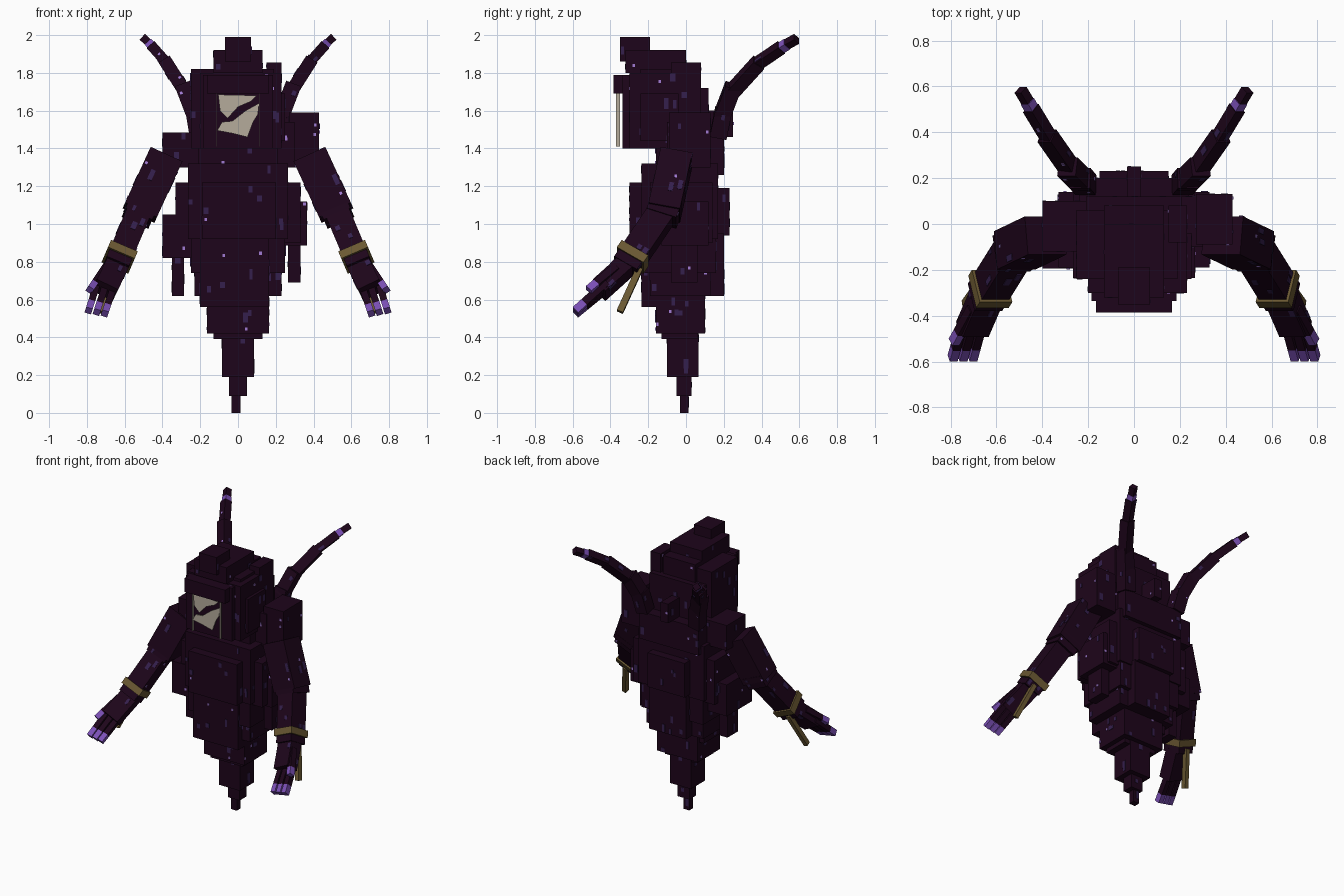
import bpy, bmesh, random
from mathutils import Matrix, Vector

random.seed(7)
if "Cube" in bpy.data.objects:
    bpy.data.objects.remove(bpy.data.objects["Cube"], do_unlink=True)


def material(name, rgb):
    m = bpy.data.materials.new(name)
    m.use_nodes = True
    m.diffuse_color = (*rgb, 1)
    bsdf = m.node_tree.nodes["Principled BSDF"]
    bsdf.inputs["Base Color"].default_value = (*rgb, 1)
    bsdf.inputs["Roughness"].default_value = 0.9
    return m


CLOTH = material("dark_plum", (0.0125, 0.0015, 0.0105))
FLECK = material("dusky_violet", (0.035, 0.014, 0.075))
SPARK = material("bright_lilac", (0.36, 0.20, 0.66))
TIP = material("purple", (0.20, 0.08, 0.47))
GOLD = material("old_gold", (0.145, 0.098, 0.032))
CREAM = material("bone", (0.46, 0.41, 0.33))


def cube(bm, matrix, center, size, index=0):
    m = matrix @ Matrix.Translation(center) @ Matrix.Diagonal((*size, 1))
    for v in bmesh.ops.create_cube(bm, size=1, matrix=m)["verts"]:
        for f in v.link_faces:
            f.material_index = index


def finish(bm, name, mats):
    me = bpy.data.meshes.new(name)
    bm.to_mesh(me)
    bm.free()
    for m in mats:
        me.materials.append(m)
    ob = bpy.data.objects.new(name, me)
    bpy.context.collection.objects.link(ob)


def block(name, matrix, size, mat=CLOTH, flecks=True):
    """One box; plum boxes get a few thin coloured flecks on the four upright sides."""
    bm = bmesh.new()
    cube(bm, matrix, (0, 0, 0), size)
    if mat is CLOTH and flecks:
        for axis, other in ((0, 1), (1, 0)):
            for sign in (-1, 1):
                for _ in range(int(size[other] * size[2] * 40 + random.random())):
                    spark = random.random() < 0.25
                    dims, pos = [0.006] * 3, [0.0] * 3
                    dims[other] = 0.014 if spark else random.uniform(0.015, 0.03)
                    dims[2] = 0.016 if spark else random.uniform(0.025, 0.06)
                    pos[axis] = sign * size[axis] / 2
                    for k in (other, 2):
                        dims[k] = min(dims[k], size[k] * 0.6)
                        pos[k] = random.uniform(-1, 1) * (size[k] - dims[k]) / 2
                    cube(bm, matrix, pos, dims, 2 if spark else 1)
    finish(bm, name, (mat, FLECK, SPARK))


def box(name, x0, x1, y0, y1, z0, z1, mat=CLOTH, flecks=True):
    mid = Matrix.Translation(((x0 + x1) / 2, (y0 + y1) / 2, (z0 + z1) / 2))
    block(name, mid, (x1 - x0, y1 - y0, z1 - z0), mat, flecks)


def beam(name, p, q, w, d, mat=CLOTH, flecks=True):
    """Box running from p to q, its width axis kept level with the front plane."""
    p, q = Vector(p), Vector(q)
    a = (q - p).normalized()
    ux = Vector((0, 1, 0)).cross(a).normalized()
    uy = a.cross(ux)
    m = Matrix((ux, uy, a)).transposed().to_4x4()
    m.translation = (p + q) / 2
    block(name, m, (w, d, (q - p).length), mat, flecks)


# Hood
box("hood_peak", -0.07, 0.07, -0.35, -0.19, 1.86, 1.99)
box("hood_crown", -0.13, 0.13, -0.32, 0.0, 1.80, 1.92)
box("hood_main", -0.25, 0.19, -0.24, 0.06, 1.40, 1.82)
box("hood_cheeks", -0.20, 0.23, -0.30, -0.04, 1.40, 1.80)
box("hood_side", 0.15, 0.25, -0.24, -0.04, 1.44, 1.69)
box("hood_temple", 0.15, 0.23, -0.08, 0.08, 1.50, 1.855)
box("hood_back", -0.21, 0.21, 0.0, 0.12, 1.40, 1.72)
box("hood_nape", -0.13, 0.13, 0.0, 0.08, 1.70, 1.85)
box("hood_front", -0.185, 0.185, -0.335, -0.28, 1.40, 1.79, flecks=False)
box("hood_brim", -0.165, 0.165, -0.385, -0.30, 1.69, 1.79, flecks=False)

# Broken mask
shards = {
    "mask_upper": [(-0.105, 1.685), (0.10, 1.68), (0.07, 1.65), (0.0, 1.62),
                   (-0.055, 1.56), (-0.095, 1.60)],
    "mask_lower": [(-0.11, 1.495), (-0.085, 1.54), (-0.03, 1.545), (0.04, 1.60),
                   (0.112, 1.64), (0.105, 1.58), (0.08, 1.54), (0.05, 1.46), (-0.03, 1.48)],
}
for name, pts in shards.items():
    bm = bmesh.new()
    face = bm.faces.new([bm.verts.new((x, -0.37, z)) for x, z in pts])
    moved = bmesh.ops.extrude_face_region(bm, geom=[face])["geom"]
    bmesh.ops.translate(bm, vec=(0, 0.009, 0),
                        verts=[g for g in moved if isinstance(g, bmesh.types.BMVert)])
    bmesh.ops.recalc_face_normals(bm, faces=bm.faces[:])
    finish(bm, name, (CREAM,))
for side, s in (("left", 1), ("right", -1)):
    box(side + "_mask_edge", s * 0.112 - 0.001, s * 0.112 + 0.001, -0.37, -0.35, 1.41, 1.69, CREAM)

# Torso
box("neck", -0.21, 0.21, -0.16, 0.15, 1.28, 1.46)
box("chest", -0.265, 0.265, -0.235, 0.17, 0.92, 1.32)
box("upper_back", -0.24, 0.24, -0.10, 0.20, 1.26, 1.46)
box("spine_knob", -0.03, 0.03, 0.08, 0.25, 1.46, 1.60)
box("chest_plate", -0.19, 0.20, -0.30, -0.20, 0.92, 1.22)
box("waist", -0.33, 0.33, -0.19, 0.14, 0.90, 1.22)
box("back_plate", -0.15, 0.15, 0.10, 0.23, 0.94, 1.19)
box("right_hip", -0.40, -0.24, -0.195, 0.10, 0.82, 1.05)
box("left_hip", 0.25, 0.365, -0.13, 0.12, 0.885, 1.12)

# Tattered robe, narrowing to a point
box("robe_upper", -0.25, 0.25, -0.22, 0.16, 0.74, 0.95)
box("robe_middle", -0.23, 0.23, -0.19, 0.13, 0.62, 0.80)
box("robe_front", -0.20, 0.165, -0.235, 0.08, 0.56, 0.93)
box("robe_back", -0.14, 0.16, 0.05, 0.20, 0.62, 0.95)
box("robe_lower", -0.165, 0.165, -0.16, 0.10, 0.42, 0.64)
box("robe_lower_right", -0.20, -0.08, -0.12, 0.07, 0.56, 0.66)
box("robe_lower_left", 0.05, 0.165, -0.12, 0.08, 0.49, 0.66)
box("robe_taper", -0.13, 0.13, -0.13, 0.06, 0.39, 0.50)
box("tail_upper", -0.085, 0.085, -0.10, 0.065, 0.19, 0.42)
box("tail_middle", -0.048, 0.048, -0.05, 0.03, 0.09, 0.20)
box("tail_tip", -0.035, 0.013, -0.033, 0.012, 0.0, 0.10)
box("right_tatter", -0.35, -0.285, -0.10, 0.02, 0.62, 0.97)
box("left_tatter", 0.265, 0.33, -0.08, 0.06, 0.69, 0.95)

# Shoulders
box("left_shoulder", 0.27, 0.43, -0.09, 0.13, 1.30, 1.59)
box("left_collar", 0.18, 0.30, -0.10, 0.12, 1.30, 1.54)
box("right_shoulder", -0.40, -0.18, -0.12, 0.10, 1.30, 1.485)

# Arms and back tendrils, mirrored
for side, s in (("left", 1), ("right", -1)):
    def limb(name, p, q, w, d, mat=CLOTH, flecks=True):
        beam(side + "_" + name, (s * p[0], p[1], p[2]), (s * q[0], q[1], q[2]), w, d, mat, flecks)

    limb("upper_arm", (0.385, -0.05, 1.355), (0.52, -0.115, 1.06), 0.185, 0.17)
    limb("elbow", (0.50, -0.10, 1.11), (0.535, -0.13, 1.03), 0.155, 0.165)
    limb("forearm", (0.525, -0.12, 1.065), (0.65, -0.32, 0.77), 0.13, 0.142)
    limb("bracelet", (0.6185, -0.27, 0.845), (0.6345, -0.2955, 0.8075), 0.154, 0.166, GOLD)
    limb("bracelet_tail", (0.66, -0.245, 0.765), (0.735, -0.35, 0.535), 0.03, 0.035, GOLD)
    limb("palm", (0.64, -0.31, 0.785), (0.705, -0.46, 0.65), 0.125, 0.095)
    # Three fingers and a thumb, each with a purple end
    digits = [((0.66 + i * 0.042, -0.42, 0.66 + i * 0.015),
               (0.705 + i * 0.043, -0.585, 0.525 + i * 0.008)) for i in range(3)]
    digits.append(((0.705, -0.37, 0.77), (0.785, -0.515, 0.65)))
    for i, (a, b) in enumerate(digits):
        a, b = Vector(a), Vector(b)
        joint = a.lerp(b, 0.72)
        name = "thumb" if i == 3 else "finger_%d" % (i + 1)
        limb(name, a, joint, 0.036, 0.042, CLOTH, False)
        limb(name + "_tip", joint, b, 0.036, 0.042, TIP)
    # Back tendril
    limb("tendril_root", (0.21, 0.17, 1.46), (0.235, 0.20, 1.61), 0.09, 0.09)
    limb("tendril_lower", (0.225, 0.185, 1.56), (0.29, 0.25, 1.73), 0.085, 0.085)
    limb("tendril_middle", (0.275, 0.235, 1.69), (0.38, 0.385, 1.855), 0.07, 0.07)
    limb("tendril_upper", (0.365, 0.365, 1.84), (0.45, 0.505, 1.935), 0.055, 0.055)
    limb("tendril_band", (0.445, 0.50, 1.93), (0.465, 0.535, 1.952), 0.046, 0.046, TIP)
    limb("tendril_tip", (0.465, 0.535, 1.952), (0.495, 0.585, 1.98), 0.042, 0.042, CLOTH, False)
